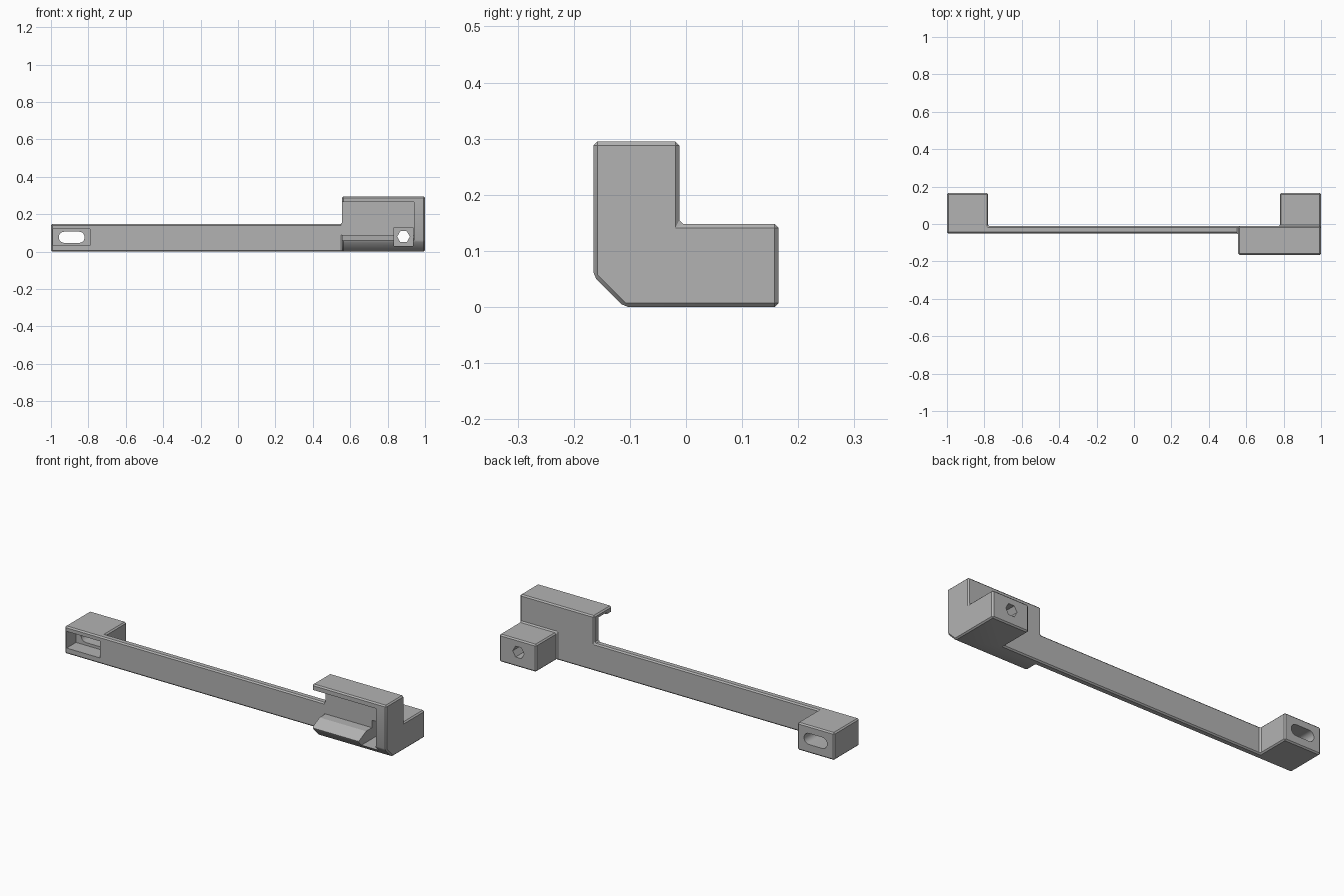
import bpy, bmesh, math
from mathutils import Vector

if "Cube" in bpy.data.objects:
    bpy.data.objects.remove(bpy.data.objects["Cube"])

grey = bpy.data.materials.new("plain grey")
grey.diffuse_color = (0.45, 0.45, 0.45, 1)
grey.use_nodes = True
grey.node_tree.nodes["Principled BSDF"].inputs["Base Color"].default_value = grey.diffuse_color


def prism(name, pts, axis, lo, hi):
    """Extrude a 2D outline along an axis: x takes (y,z), y takes (x,z), z takes (x,y)."""
    place = {"x": lambda a, b, t: (t, a, b),
             "y": lambda a, b, t: (a, t, b),
             "z": lambda a, b, t: (a, b, t)}[axis]
    bm = bmesh.new()
    face = bm.faces.new([bm.verts.new(place(a, b, lo)) for a, b in pts])
    moved = bmesh.ops.extrude_face_region(bm, geom=[face])["geom"]
    shift = Vector(place(0, 0, hi - lo))
    bmesh.ops.translate(bm, vec=shift, verts=[v for v in moved if isinstance(v, bmesh.types.BMVert)])
    bmesh.ops.recalc_face_normals(bm, faces=bm.faces)
    me = bpy.data.meshes.new(name)
    bm.to_mesh(me)
    bm.free()
    ob = bpy.data.objects.new(name, me)
    bpy.context.collection.objects.link(ob)
    me.materials.append(grey)
    return ob


def apply(ob, mod):
    bpy.context.view_layer.objects.active = ob
    bpy.ops.object.modifier_apply(modifier=mod.name)


def combine(ob, other, operation):
    mod = ob.modifiers.new("combine", "BOOLEAN")
    mod.operation, mod.object, mod.solver = operation, other, "EXACT"
    apply(ob, mod)
    bpy.data.objects.remove(other)


def rect(x0, x1, z0, z1):
    return [(x0, z0), (x1, z0), (x1, z1), (x0, z1)]


def ring(cx, cz, r, n):
    return [(cx + r * math.cos(math.tau * i / n), cz + r * math.sin(math.tau * i / n)) for i in range(n)]


# long bar with a foot block at each end
body = prism("bracket_body", [(-1, -.05), (1, -.05), (1, .165), (.78, .165), (.78, -.012),
                              (-.78, -.012), (-.78, .165), (-1, .165)], "z", 0, .148)
# tall holder block with sloping lower front
holder = prism("holder", [(-.165, .055), (-.11, 0), (-.012, 0), (-.012, .295), (-.165, .295)],
               "x", .557, 1)
combine(body, holder, "UNION")

# clean flat faces, then chamfer all edges
bm = bmesh.new()
bm.from_mesh(body.data)
bmesh.ops.remove_doubles(bm, verts=bm.verts, dist=1e-5)
bmesh.ops.dissolve_limit(bm, angle_limit=.02, verts=bm.verts, edges=bm.edges)
bm.to_mesh(body.data)
bm.free()
bev = body.modifiers.new("chamfer", "BEVEL")
bev.width, bev.segments, bev.limit_method = .007, 1, "ANGLE"
apply(body, bev)

# open cavity of the holder, with sloping lower lip and hooked upper flange
cavity = prism("cavity", [(-.2, .041), (-.1, .09), (-.05, .09), (-.05, .275), (-.12, .275),
                          (-.12, .265), (-.2, .265)], "x", .5, .94)
combine(body, cavity, "DIFFERENCE")

# square access pocket and hexagonal hole in the right foot
combine(body, prism("pocket", rect(.835, .935, .03, .13), "y", -.3, 0), "DIFFERENCE")
combine(body, prism("hex_hole", ring(.885, .08, .034, 6), "y", -.1, .3), "DIFFERENCE")

# rectangular recess and rounded slot in the left foot
combine(body, prism("recess", rect(-.988, -.79, .032, .122), "y", -.2, .03), "DIFFERENCE")
arc = [(math.cos(a), math.sin(a)) for a in (-math.pi / 2 + math.pi * i / 12 for i in range(13))]
slot = [(-.85 + .03 * c, .077 + .03 * s) for c, s in arc] + [(-.928 - .03 * c, .077 - .03 * s) for c, s in arc]
combine(body, prism("slot", slot, "y", -.1, .3), "DIFFERENCE")

bpy.ops.object.select_all(action="DESELECT")
body.select_set(True)
bpy.context.view_layer.objects.active = body
bpy.ops.object.shade_smooth_by_angle(angle=math.radians(25))
